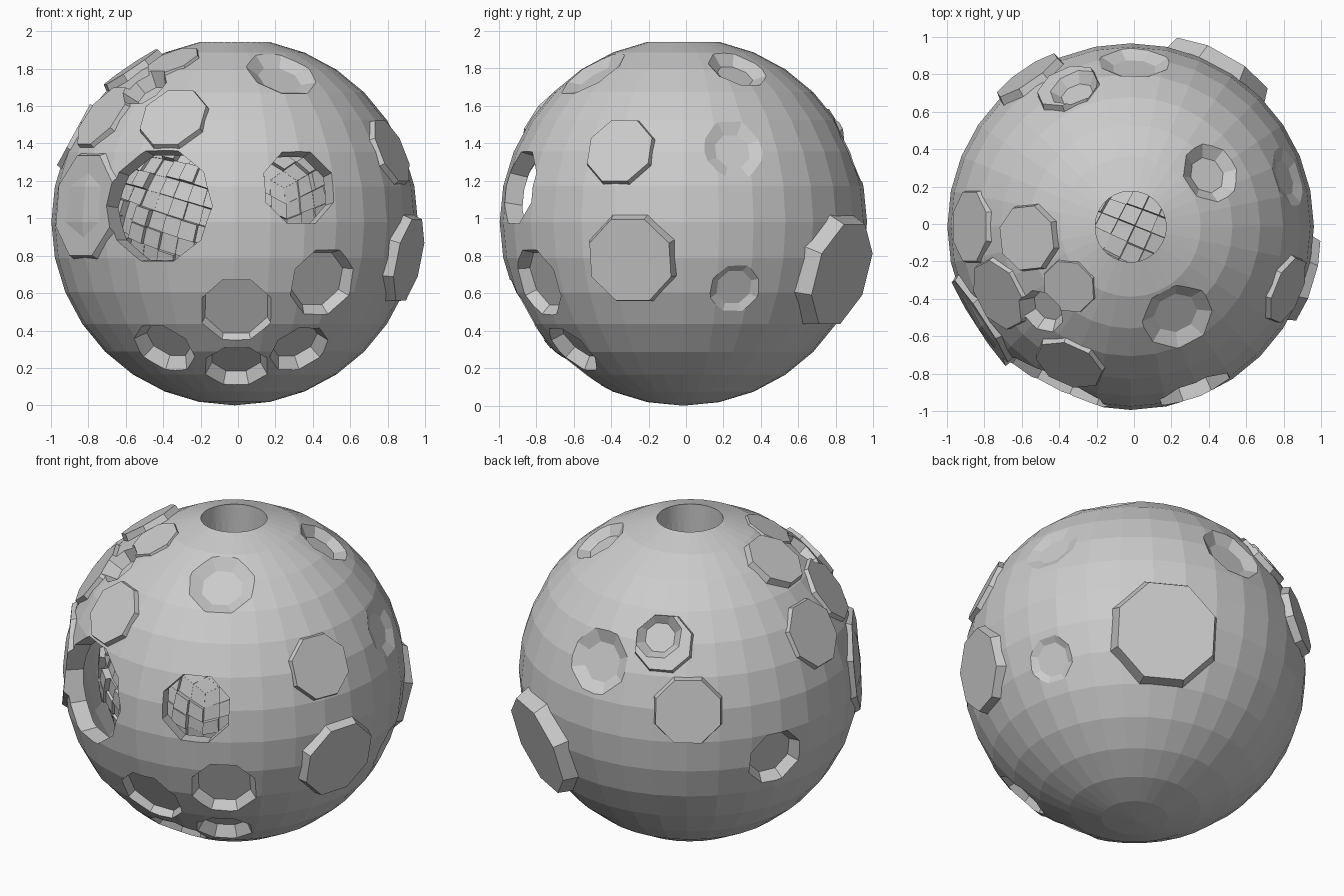
import bpy, bmesh, math, random
from mathutils import Vector, Matrix

if "Cube" in bpy.data.objects:
    bpy.data.objects.remove(bpy.data.objects["Cube"])

random.seed(4)
C = Vector((-0.018, -0.014, 0.98))
R = 0.98


def new_object(name, bm):
    me = bpy.data.meshes.new(name)
    bmesh.ops.recalc_face_normals(bm, faces=bm.faces)
    bm.to_mesh(me)
    bm.free()
    ob = bpy.data.objects.new(name, me)
    bpy.context.collection.objects.link(ob)
    return ob


def frustum(d, r_in, r_out, t_in, t_out, sides=8):
    """Tapered prism along direction d, from distance t_in to t_out."""
    d = Vector(d).normalized()
    bm = bmesh.new()
    m = (Matrix.Translation(C + d * (t_in + t_out) / 2)
         @ d.to_track_quat('Z', 'Y').to_matrix().to_4x4()
         @ Matrix.Rotation(math.pi / sides, 4, 'Z'))
    bmesh.ops.create_cone(bm, cap_ends=True, segments=sides, radius1=r_in,
                          radius2=r_out, depth=t_out - t_in, matrix=m)
    return new_object("cutter", bm)


def boolean(target, tool, op):
    mod = target.modifiers.new("bool", 'BOOLEAN')
    mod.operation, mod.object, mod.solver = op, tool, 'EXACT'
    tool.hide_render = True
    dg = bpy.context.evaluated_depsgraph_get()
    me = bpy.data.meshes.new_from_object(target.evaluated_get(dg))
    target.modifiers.clear()
    target.data = me
    bpy.data.objects.remove(tool)


def ball(name, r, seg=32, rings=16):
    bm = bmesh.new()
    bmesh.ops.create_uvsphere(bm, u_segments=seg, v_segments=rings, radius=r,
                              matrix=Matrix.Translation(C))
    return new_object(name, bm)


# Faceted outer shell
shell = ball("cratered_shell", R)

# Raised plates: direction, radius, distance of the flat top
raised = [
    ((-.33, -.32, .86), .15, .98), ((-.33, -.74, .56), .19, .985),
    ((-.82, -.53, .09), .29, .96), ((-.55, -.06, .82), .18, 1.0),
    ((-.70, -.36, .56), .20, .98), ((-.83, .0, .45), .20, .98),
    ((.84, -.34, .38), .19, .985), ((.92, -.28, -.2), .24, .995),
    ((.46, .82, -.27), .30, 1.01), ((-.54, .79, .19), .20, 1.0),
    ((-.34, .75, .55), .17, .995),
]
for d, r, t in raised:
    boolean(shell, frustum(d, r * 1.12, r, .89, t), 'UNION')

# Sunken craters: direction, rim radius, floor radius, floor distance
craters = [
    ((-.47, -.45, .71), .13, .09, .90), ((.25, -.48, .79), .20, .12, .92),
    ((.43, .29, .82), .17, .10, .92), ((.02, .89, .39), .20, .12, .92),
    ((-.30, .74, .58), .12, .09, .94), ((-.87, .39, -.17), .18, .14, .895),
    ((.87, .28, -.36), .15, .10, .945), ((.85, .27, .39), .18, .10, .94),
    ((.48, -.79, -.33), .20, .16, .90), ((.01, -.85, -.48), .20, .18, .91),
    ((.01, -.58, -.78), .18, .14, .895), ((-.38, -.58, -.68), .18, .13, .895),
    ((.35, -.6, -.69), .17, .13, .895),
]
for d, r, f, t in craters:
    rim = math.sqrt(R * R - r * r)          # where the rim meets the surface
    out = f + (r - f) / (rim - t) * (R + .06 - t)
    boolean(shell, frustum(d, f, out, t, R + .06), 'DIFFERENCE')

# Hollow inside, top opening and two front openings
boolean(shell, ball("cutter", .88), 'DIFFERENCE')
boolean(shell, frustum((0, 0, 1), .19, .19, .7, 1.2, 32), 'DIFFERENCE')
boolean(shell, frustum((-.42, -.87, .09), .29, .34, .8, 1.1, 10), 'DIFFERENCE')
boolean(shell, frustum((.355, -.9, .19), .195, .225, .8, 1.1), 'DIFFERENCE')
for p in shell.data.polygons:
    p.use_smooth = False

# Round neck wall below the top opening
bm = bmesh.new()
bmesh.ops.create_cone(bm, cap_ends=False, segments=32, radius1=.19, radius2=.19,
                      depth=.24, matrix=Matrix.Translation((C.x, C.y, 1.82)))
neck = new_object("top_neck", bm)

# Inner core: cube sphere whose panels stick out by varying amounts
bm = bmesh.new()
bmesh.ops.create_cube(bm, size=2)
bmesh.ops.subdivide_edges(bm, edges=bm.edges[:], cuts=11, use_grid_fill=True)
for v in bm.verts:
    v.co = Vector([math.tan(c * math.pi / 4) for c in v.co]).normalized() * .735
panels = bmesh.ops.extrude_discrete_faces(bm, faces=bm.faces[:])["faces"]
for f in panels:
    n = f.calc_center_median().normalized() * random.choice((.005, .015, .03, .045))
    for v in f.verts:
        v.co += n
core = new_object("panelled_core", bm)
core.location = C
core.rotation_euler = [math.radians(a) for a in (14, 16, -22)]
